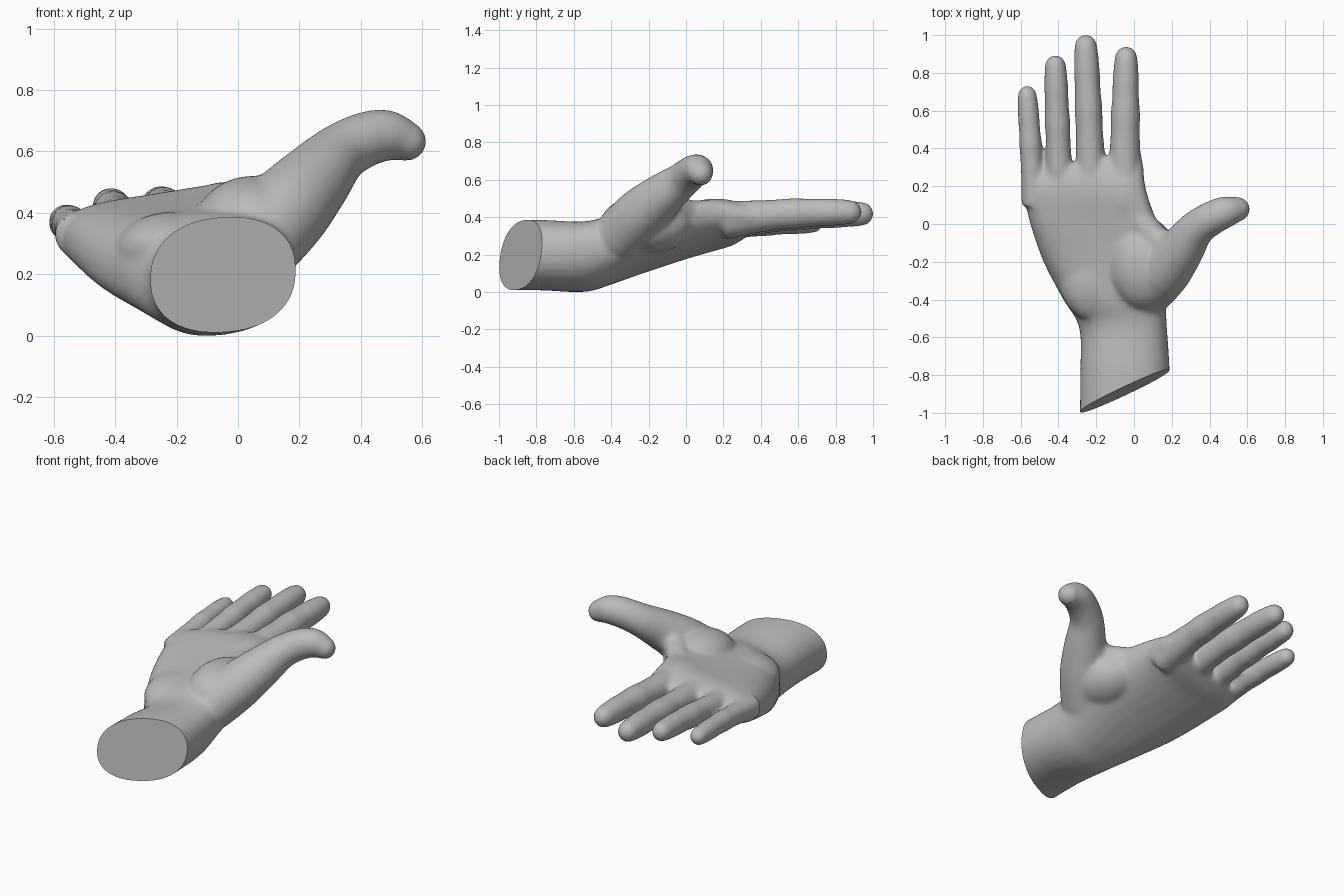
import bpy, bmesh, math
from mathutils import Vector, Matrix

cube = bpy.data.objects.get("Cube")
if cube:
    bpy.data.objects.remove(cube, do_unlink=True)

skin = bpy.data.materials.new("plain_grey")
skin.use_nodes = True
skin.diffuse_color = (0.5, 0.5, 0.5, 1)
skin.node_tree.nodes["Principled BSDF"].inputs["Base Color"].default_value = (0.5, 0.5, 0.5, 1)

SIDES = 28
bm = bmesh.new()


def refine(rows, steps=4):
    """Smoothly interpolate a short table of sections."""
    out = []
    for k in range(len(rows) - 1):
        quad = [rows[max(k - 1, 0)], rows[k], rows[k + 1], rows[min(k + 2, len(rows) - 1)]]
        for s in range(steps):
            t = s / steps
            out.append([b + 0.5 * t * (c - a + t * (2 * a - 5 * b + 4 * c - d
                        + t * (3 * (b - c) + d - a))) for a, b, c, d in zip(*quad)])
    return out + [list(rows[-1])]


def loft(rings):
    """Skin a list of closed rings and cap both ends."""
    loops = [[bm.verts.new(p) for p in ring] for ring in rings]
    faces = [bm.faces.new(loops[0]), bm.faces.new(loops[-1])]
    for a, b in zip(loops, loops[1:]):
        for i in range(SIDES):
            j = (i + 1) % SIDES
            faces.append(bm.faces.new((a[i], a[j], b[j], b[i])))
    bmesh.ops.recalc_face_normals(bm, faces=faces)


def power(v, e):
    return math.copysign(abs(v) ** e, v)


def slab_ring(y, left, right, z_left, z_right, half, cup, skew):
    """Rounded cross-section with a sideways tilt and a hollow on top."""
    ring = []
    for i in range(SIDES):
        a = 2 * math.pi * i / SIDES
        u, v = power(math.cos(a), 0.88), power(math.sin(a), 0.88)
        z = (z_left + z_right) / 2 + u * (z_right - z_left) / 2 + half * v
        z -= cup * (1 - u * u) * max(v, 0)
        ring.append(Vector(((left + right) / 2 + u * (right - left) / 2, y + skew * u, z)))
    return ring


def tube(rows, tall=1.0):
    """Round limb through (x, y, z, radius) rows, finished with a domed tip."""
    pts, rad = [Vector(r[:3]) for r in rows], [r[3] for r in rows]
    end, r = pts[-1], rad[-1]
    along = (end - pts[-2]).normalized()
    for deg in (25, 50, 70, 85):
        a = math.radians(deg)
        pts.append(end + along * r * math.sin(a))
        rad.append(r * math.cos(a))
    rings = []
    for k, p in enumerate(pts):
        t = (pts[min(k + 1, len(pts) - 1)] - pts[max(k - 1, 0)]).normalized()
        side = t.cross(Vector((0, 0, 1))).normalized()
        up = side.cross(t) * tall
        rings.append([p + rad[k] * (side * math.cos(a) + up * math.sin(a))
                      for a in (2 * math.pi * i / SIDES for i in range(SIDES))])
    loft(rings)


def finger(base, end, r_base, r_end):
    """Finger with slight swelling at the joints and a gentle arch."""
    base, end = Vector(base), Vector(end)
    rows = []
    for t, swell in ((0, 1.08), (0.25, 1), (0.42, 0.97), (0.55, 1.04),
                     (0.7, 0.99), (0.82, 1.03), (0.92, 1), (1, 0.95)):
        p = base.lerp(end, t)
        p.z += 0.012 * math.sin(math.pi * t)
        rows.append((*p, (r_base + (r_end - r_base) * t) * swell))
    tube(rows, 1.06)


def mound(centre, radii):
    """Fleshy pad."""
    place = Matrix.Translation(centre) @ Matrix.Diagonal((*radii, 1))
    bmesh.ops.create_uvsphere(bm, u_segments=28, v_segments=16, radius=1, matrix=place)


# Forearm stub and palm
loft([slab_ring(*s) for s in refine((
    (-1.2, -0.29, 0.19, 0.19, 0.22, 0.188, 0, 0),
    (-0.8, -0.285, 0.19, 0.19, 0.22, 0.188, 0, 0),
    (-0.55, -0.29, 0.175, 0.17, 0.23, 0.19, 0.01, 0),
    (-0.4, -0.375, 0.17, 0.21, 0.27, 0.19, 0.02, 0),
    (-0.2, -0.48, 0.19, 0.25, 0.37, 0.18, 0.06, 0),
    (0.0, -0.55, 0.125, 0.30, 0.41, 0.16, 0.065, 0),
    (0.16, -0.58, 0.065, 0.325, 0.43, 0.138, 0.045, 0.02),
    (0.26, -0.58, 0.05, 0.335, 0.415, 0.112, 0.025, 0.05),
    (0.33, -0.56, 0.035, 0.34, 0.405, 0.065, 0, 0.06)))])

# Heel of the palm, base of the thumb, pad below the first finger
mound((-0.2, -0.28, 0.29), (0.2, 0.24, 0.122))
mound((0.05, -0.21, 0.37), (0.19, 0.25, 0.158))
mound((-0.05, 0.16, 0.42), (0.095, 0.18, 0.088))

# Four fingers
finger((-0.05, 0.2, 0.39), (-0.042, 0.88, 0.435), 0.09, 0.064)
finger((-0.224, 0.2, 0.375), (-0.255, 0.942, 0.425), 0.081, 0.064)
finger((-0.391, 0.16, 0.355), (-0.416, 0.838, 0.428), 0.073, 0.06)
finger((-0.527, 0.1, 0.333), (-0.565, 0.682, 0.377), 0.065, 0.054)

# Thumb and the web beside it
tube(refine([(0.06, -0.36, 0.3, 0.14), (0.16, -0.25, 0.415, 0.142), (0.25, -0.135, 0.515, 0.122),
             (0.33, -0.025, 0.6, 0.098), (0.42, 0.035, 0.648, 0.09),
             (0.49, 0.065, 0.658, 0.084), (0.548, 0.078, 0.64, 0.067)], 3))
tube([(0.2, -0.11, 0.49, 0.085), (0.13, -0.09, 0.46, 0.07), (0.03, 0.02, 0.425, 0.075)])

mesh = bpy.data.meshes.new("hand")
bm.to_mesh(mesh)
bm.free()
hand = bpy.data.objects.new("hand", mesh)
bpy.context.collection.objects.link(hand)
bpy.ops.object.select_all(action="DESELECT")
hand.select_set(True)
bpy.context.view_layer.objects.active = hand

# Blend the parts into one skin
blend = hand.modifiers.new("blend", "REMESH")
blend.mode = "VOXEL"
blend.voxel_size = 0.01
soften = hand.modifiers.new("soften", "SMOOTH")
soften.factor = 0.5
soften.iterations = 24
for name in ("blend", "soften"):
    bpy.ops.object.modifier_apply(modifier=name)

# Slanted flat cut at the wrist, then rest on the ground
bm = bmesh.new()
bm.from_mesh(hand.data)
cut = bmesh.ops.bisect_plane(bm, geom=bm.verts[:] + bm.edges[:] + bm.faces[:],
                             plane_co=(-0.05, -0.885, 0.2), plane_no=(0.46, -1, 0.13),
                             clear_outer=True)
rim = [e for e in cut["geom_cut"] if isinstance(e, bmesh.types.BMEdge)]
bmesh.ops.edgeloop_fill(bm, edges=rim)
bmesh.ops.recalc_face_normals(bm, faces=bm.faces[:])
floor = min(v.co.z for v in bm.verts)
bmesh.ops.translate(bm, verts=bm.verts[:], vec=(0, 0, -floor))
bm.to_mesh(hand.data)
bm.free()

hand.data.materials.clear()
hand.data.materials.append(skin)
bpy.ops.object.shade_smooth_by_angle(angle=math.radians(40))
